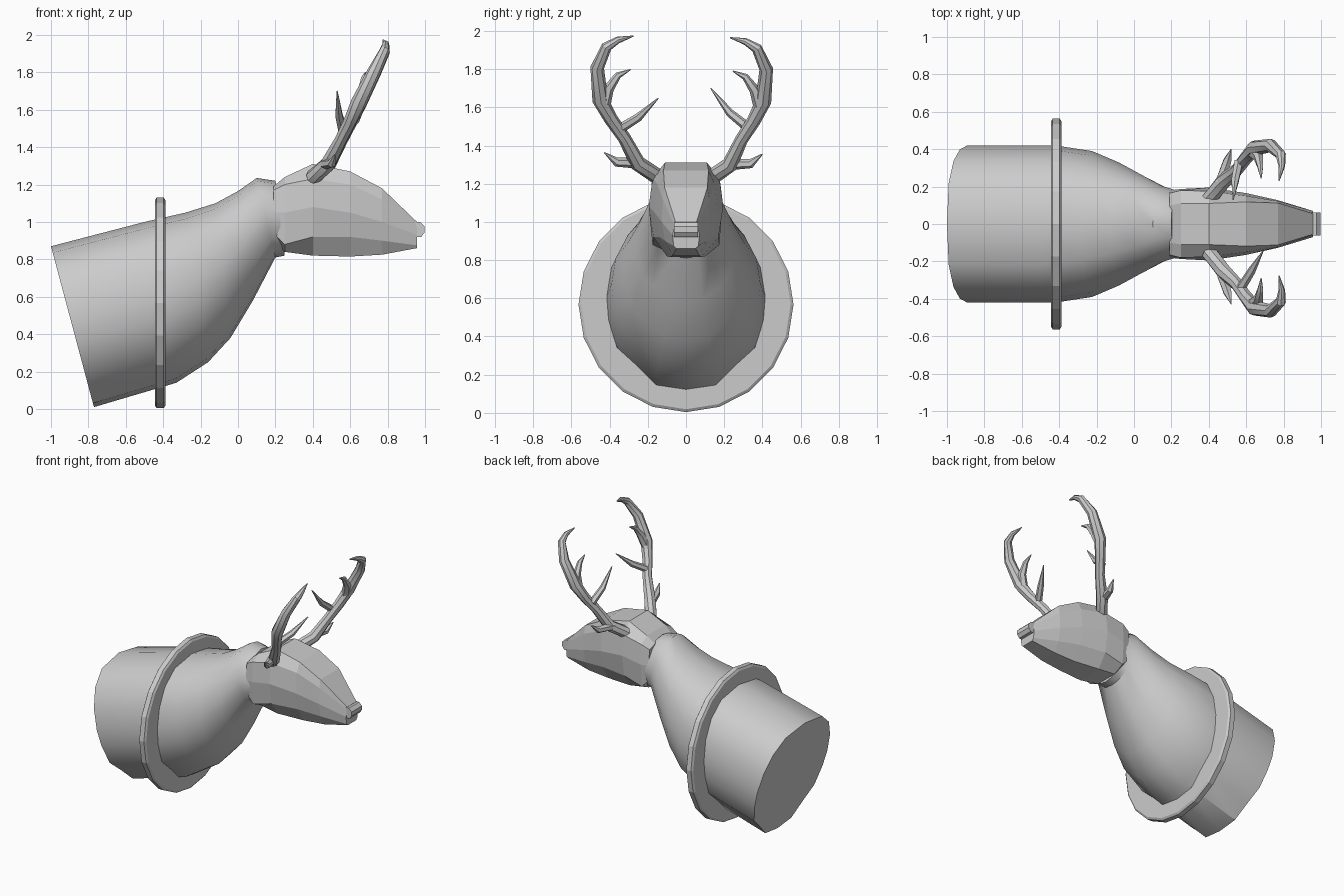
import bpy, bmesh, math
from mathutils import Vector

if "Cube" in bpy.data.objects:
    bpy.data.objects.remove(bpy.data.objects["Cube"])


def finish(name, bm, smooth=None):
    bmesh.ops.recalc_face_normals(bm, faces=bm.faces)
    me = bpy.data.meshes.new(name)
    bm.to_mesh(me)
    bm.free()
    ob = bpy.data.objects.new(name, me)
    bpy.context.collection.objects.link(ob)
    if smooth:
        bpy.ops.object.select_all(action='DESELECT')
        ob.select_set(True)
        bpy.context.view_layer.objects.active = ob
        bpy.ops.object.shade_smooth_by_angle(angle=math.radians(smooth))
    return ob


def loft(bm, rings):
    """Skin closed rings of equal length and cap both ends."""
    vs = [[bm.verts.new(p) for p in r] for r in rings]
    n = len(vs[0])
    for a, b in zip(vs, vs[1:]):
        for i in range(n):
            j = (i + 1) % n
            bm.faces.new((a[i], a[j], b[j], b[i]))
    bm.faces.new(vs[0])
    bm.faces.new(vs[-1])


def tube(bm, path, radii, sides=8):
    """Tapered limb whose rings follow the path direction."""
    pts = [Vector(p) for p in path]
    rings = []
    for i, p in enumerate(pts):
        d = (pts[min(i + 1, len(pts) - 1)] - pts[max(i - 1, 0)]).normalized()
        u = d.cross(Vector((1, 0, 0))).normalized()
        v = d.cross(u)
        rings.append([p + radii[i] * (math.cos(a) * u + math.sin(a) * v)
                      for a in (2 * math.pi * k / sides for k in range(sides))])
    loft(bm, rings)


# Neck: tilted sections (top x, top z, bottom x, bottom z, half width)
half = [(0, 0), (.37, .025), (.62, .14), (.86, .24), (.97, .40), (1, .53),
        (.95, .70), (.80, .85), (.52, .96), (0, 1)]
outline = half + [(-w, t) for w, t in half[-2:0:-1]]
stations = [(-1, .87, -.77, .01, .42), (-.5, 1.0, -.33, .14, .42),
            (-.28, 1.05, -.16, .25, .39), (-.12, 1.10, -.04, .38, .33),
            (0, 1.165, .08, .58, .265), (.1, 1.235, .2, .81, .205),
            (.2, 1.22, .25, .82, .18)]
bm = bmesh.new()
rings = []
for k, (xt, zt, xb, zb, hw) in enumerate(stations):
    f = max(0, k - 1) / 5          # sections grow rounder towards the head
    ring = []
    for w, t in outline:
        e = math.copysign(math.sqrt(max(0, 1 - (2 * t - 1) ** 2)), w) if w else 0
        ww = w + (e - w) * f
        ring.append((xb + (xt - xb) * t, hw * ww, zb + (zt - zb) * t))
    rings.append(ring)
loft(bm, rings)
finish("neck", bm, 35)

# Round wall plaque
bm = bmesh.new()
rings = []
for x, r in ((-.445, .548), (-.435, .563), (-.397, .563), (-.387, .548)):
    rings.append([(x, r * math.sin(a), .567 - r * math.cos(a))
                  for a in (math.pi * k / 10 for k in range(20))])
loft(bm, rings)
finish("plaque", bm)

# Faceted head: half sections from crown to jaw, mirrored across y
head = [
    (.19, [(.10, 1.19), (.165, 1.17), (.18, 1.05), (.165, .94), (.08, .90)]),
    (.25, [(.11, 1.24), (.18, 1.20), (.187, 1.05), (.175, .88), (.09, .84)]),
    (.40, [(.11, 1.31), (.175, 1.23), (.195, 1.08), (.17, .92), (.10, .82)]),
    (.60, [(.118, 1.27), (.15, 1.20), (.165, 1.05), (.14, .92), (.08, .815)]),
    (.77, [(.112, 1.18), (.122, 1.12), (.127, 1.0), (.11, .90), (.07, .825)]),
    (.957, [(.055, 1.0), (.06, .98), (.07, .93), (.065, .875), (.05, .86)])]
bm = bmesh.new()
loft(bm, [[(x, y, z) for y, z in s] + [(x, -y, z) for y, z in reversed(s)]
          for x, s in head])
finish("head", bm)

# Nose pad
nose = [(.94, 1.0), (.975, .998), (.998, .975), (.998, .945), (.98, .92), (.94, .92)]
bm = bmesh.new()
loft(bm, [[(x, y, z) for x, z in nose] for y in (-.062, .062)])
finish("nose", bm)

# Antlers: curved beam with three tines, the left one leaning further out
beam = [(.40, .13, 1.23), (.48, .23, 1.30), (.55, .29, 1.43), (.60, .355, 1.53),
        (.645, .405, 1.63), (.73, .42, 1.80), (.785, .37, 1.91), (.79, .31, 1.945),
        (.775, .23, 1.965)]
beam_r = [.042, .042, .034, .036, .042, .036, .028, .018, .003]
low = [(.46, .22, 1.30), (.50, .34, 1.305), (.52, .40, 1.355)]
upper = [(.63, .39, 1.59), (.665, .36, 1.69), (.675, .31, 1.76), (.68, .245, 1.79)]
mids = {1: [(.56, .33, 1.49), (.54, .23, 1.57), (.53, .13, 1.70)],
        -1: [(.57, .31, 1.48), (.63, .21, 1.54), (.69, .10, 1.64)]}
for side, name in ((1, "right_antler"), (-1, "left_antler")):
    def place(path):
        if side == 1:
            return path
        return [(x, -y - min(.045, .02 + (z - 1.23) * .06), z + .008) for x, y, z in path]
    bm = bmesh.new()
    tube(bm, place(beam), beam_r)
    tube(bm, place(low), [.03, .024, .003], 6)
    tube(bm, place(mids[side]), [.026, .022, .003], 6)
    tube(bm, place(upper), [.034, .028, .018, .003], 6)
    finish(name, bm, 30)
